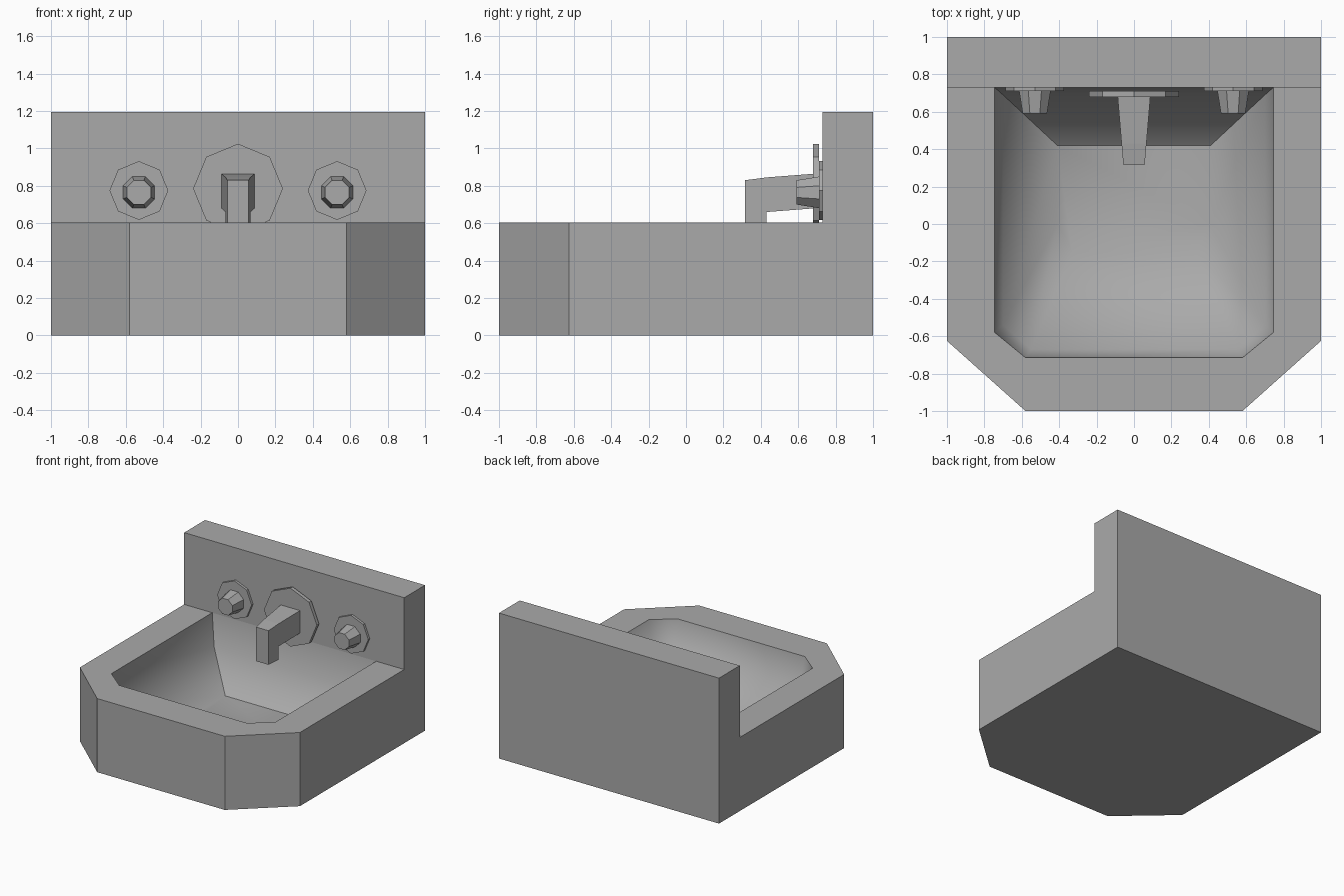
import bpy
import bmesh
from math import cos, sin, pi

cube = bpy.data.objects.get("Cube")
if cube:
    bpy.data.objects.remove(cube, do_unlink=True)

grey = bpy.data.materials.new("stone grey")
grey.use_nodes = True
colour = (0.4, 0.4, 0.4, 1)
grey.diffuse_color = colour
grey.node_tree.nodes["Principled BSDF"].inputs["Base Color"].default_value = colour

RIM, TOP, WALL = 0.605, 1.195, 0.73


def finish(name, bm, recalc=True):
    """Turn a bmesh into a named grey object."""
    if recalc:
        bmesh.ops.recalc_face_normals(bm, faces=bm.faces)
    mesh = bpy.data.meshes.new(name)
    bm.to_mesh(mesh)
    bm.free()
    mesh.materials.append(grey)
    obj = bpy.data.objects.new(name, mesh)
    bpy.context.collection.objects.link(obj)
    return obj


def mirrored_ring(bm, half, z):
    """Ring of vertices from its right half, back to front, then mirrored."""
    points = half + [(-x, y) for x, y in reversed(half)]
    return [bm.verts.new((x, y, z)) for x, y in points]


def prism(name, centre, y_front, y_back, r_front, r_back, turn=0):
    """Eight-sided disc or cone facing the front."""
    bm = bmesh.new()
    rings = []
    for y, r in ((y_front, r_front), (y_back, r_back)):
        angles = [turn + i * pi / 4 for i in range(8)]
        rings.append([bm.verts.new((centre[0] + r * sin(a), y, centre[1] + r * cos(a)))
                      for a in angles])
    front, back = rings
    bm.faces.new(front)
    bm.faces.new(back)
    for i in range(8):
        j = (i + 1) % 8
        bm.faces.new((front[i], front[j], back[j], back[i]))
    return finish(name, bm)


# Basin body with backsplash, as one closed shell
bm = bmesh.new()
base = mirrored_ring(bm, [(1, 1), (1, -0.625), (0.58, -1)], 0)
deck = mirrored_ring(bm, [(1, WALL), (1, -0.625), (0.58, -1)], RIM)
splash = mirrored_ring(bm, [(1, 1), (1, WALL)], TOP)
t0, s0, s1, t1 = splash
bowl = [
    mirrored_ring(bm, [(0.745, WALL), (0.745, -0.58), (0.58, -0.715)], RIM),
    mirrored_ring(bm, [(0.70, 0.69), (0.70, -0.54), (0.55, -0.67)], 0.35),
    mirrored_ring(bm, [(0.41, 0.42), (0.41, 0), (0.33, -0.15)], 0.13),
]
bm.faces.new(base)
bm.faces.new((base[0], t0, s0, deck[0], deck[1], base[1]))
bm.faces.new((base[5], t1, s1, deck[5], deck[4], base[4]))
bm.faces.new((base[0], base[5], t1, t0))
bm.faces.new(splash)
bm.faces.new((s0, s1, deck[5], bowl[0][5], bowl[0][0], deck[0]))
for i in range(1, 4):
    bm.faces.new((base[i], base[i + 1], deck[i + 1], deck[i]))
for i in range(5):
    bm.faces.new((deck[i], deck[i + 1], bowl[0][i + 1], bowl[0][i]))

# Hollow of the bowl: soft inside, crisp around its back wall
hollow = []
for upper, lower in zip(bowl, bowl[1:]):
    for i in range(6):
        j = (i + 1) % 6
        hollow.append(bm.faces.new((upper[i], upper[j], lower[j], lower[i])))
hollow.append(bm.faces.new(bowl[-1]))
for face in hollow:
    face.smooth = True
for upper, lower in zip(bowl, bowl[1:]):
    for i in (0, 5):
        bm.edges.get((upper[i], lower[i])).smooth = False
bm.edges.get((bowl[-1][0], bowl[-1][5])).smooth = False
finish("basin", bm)

# Tap handles on round plates
for side, x in (("left", 0.53), ("right", -0.53)):
    prism(side + "_handle_plate", (x, 0.775), 0.71, WALL, 0.157, 0.157)
    prism(side + "_handle", (x, 0.765), 0.59, 0.715, 0.07, 0.092, pi / 8)

# Spout with its plate
prism("spout_plate", (0, 0.785), 0.68, 0.71, 0.24, 0.24)
profile = [(0.69, 0.865), (0.43, 0.845), (0.315, 0.83),
           (0.315, 0.55), (0.43, 0.55), (0.43, 0.66), (0.69, 0.68)]
bm = bmesh.new()
sides = []
for sign in (1, -1):
    sides.append([bm.verts.new((sign * (0.057 + 0.083 * (y - 0.315)), y, z))
                  for y, z in profile])
right, left = sides
bm.faces.new(right)
bm.faces.new(left)
for i in range(len(profile)):
    j = (i + 1) % len(profile)
    bm.faces.new((right[i], right[j], left[j], left[i]))
finish("spout", bm)
